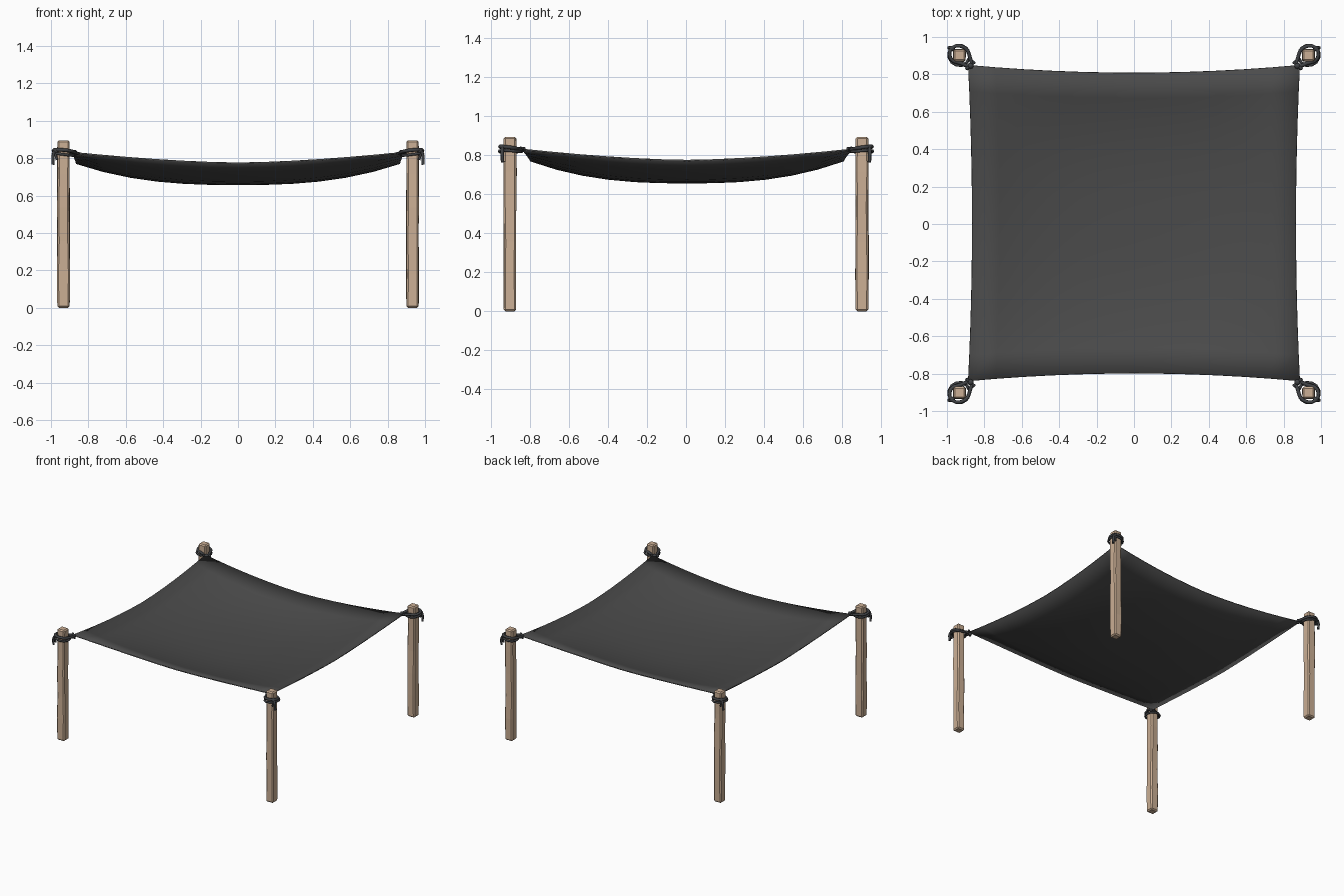
import bpy, bmesh, random
from mathutils import Vector

random.seed(4)
cube = bpy.data.objects.get("Cube")
if cube:
    bpy.data.objects.remove(cube, do_unlink=True)


def material(name, rgb):
    m = bpy.data.materials.new(name)
    m.use_nodes = True
    col = (*rgb, 1)
    m.diffuse_color = col
    bsdf = m.node_tree.nodes["Principled BSDF"]
    bsdf.inputs["Base Color"].default_value = col
    bsdf.inputs["Roughness"].default_value = 0.9
    return m


wood = material("pale wood", (0.6, 0.43, 0.3))
cloth = material("charcoal cloth", (0.07, 0.07, 0.07))
rope = material("dark rope", (0.05, 0.053, 0.058))


def add(name, bm, mat, smooth=True):
    me = bpy.data.meshes.new(name)
    bmesh.ops.recalc_face_normals(bm, faces=bm.faces)
    bm.to_mesh(me)
    bm.free()
    ob = bpy.data.objects.new(name, me)
    bpy.context.collection.objects.link(ob)
    me.materials.append(mat)
    if smooth:
        bpy.ops.object.select_all(action='DESELECT')
        ob.select_set(True)
        bpy.context.view_layer.objects.active = ob
        bpy.ops.object.shade_smooth_by_angle(angle=0.6)
    return ob


# Sagging cloth with inward-curved edges
def sag(u, v):
    f, g = abs(u) ** 2.6, abs(v) ** 2.6
    z = 0.66 + 0.113 * (f + g - f * g) + 0.057 * abs(u * v) ** 1.6
    x = u * (0.865 + 0.022 * v * v)
    y = v * (0.803 + 0.042 * u * u) + 0.005
    return Vector((x, y, z))


bm = bmesh.new()
bmesh.ops.create_grid(bm, x_segments=12, y_segments=12, size=1)
for vert in bm.verts:
    vert.co = sag(vert.co.x, vert.co.y)
canopy = add("canopy_cloth", bm, cloth)
thick = canopy.modifiers.new("thickness", 'SOLIDIFY')
thick.thickness = 0.008
thick.offset = 0


# Roughly hewn square post with chamfered edges
def post(name, x, y):
    bm = bmesh.new()
    bmesh.ops.create_cube(bm, size=1)
    bmesh.ops.scale(bm, vec=(0.066, 0.064, 0.895), verts=bm.verts)
    bmesh.ops.translate(bm, vec=(x, y, 0.4475), verts=bm.verts)
    tall = [e for e in bm.edges if abs(e.verts[0].co.z - e.verts[1].co.z) > 0.5]
    bmesh.ops.subdivide_edges(bm, edges=tall, cuts=4)
    for v in bm.verts:
        if 0.01 < v.co.z < 0.88:
            v.co += Vector((random.uniform(-1, 1), random.uniform(-1, 1), 0)) * 0.003
    edges = [e for e in bm.edges if e.calc_face_angle(0) > 0.8]
    bmesh.ops.bevel(bm, geom=edges, offset=0.009, segments=1, affect='EDGES')
    add(name, bm, wood, False)


# Rope strand drawn as a tube along a path given for the back left corner
def strand(name, path, sx, sy, radius=0.01, cyclic=False):
    cu = bpy.data.curves.new(name, 'CURVE')
    cu.dimensions = '3D'
    cu.bevel_depth = radius
    cu.bevel_resolution = 1
    cu.resolution_u = 3
    cu.use_fill_caps = True
    sp = cu.splines.new('BEZIER')
    sp.bezier_points.add(len(path) - 1)
    for p, (x, y, z) in zip(sp.bezier_points, path):
        p.co = (x * sx, y * sy, z)
        p.handle_left_type = p.handle_right_type = 'AUTO'
    sp.use_cyclic_u = cyclic
    cu.materials.append(rope)
    ob = bpy.data.objects.new(name, cu)
    bpy.context.collection.objects.link(ob)


def knot(name, centre, sx, sy, size):
    bm = bmesh.new()
    bmesh.ops.create_icosphere(bm, subdivisions=2, radius=size)
    x, y, z = centre
    bmesh.ops.translate(bm, vec=(x * sx, y * sy, z), verts=bm.verts)
    add(name, bm, rope)


loop = [(0.872, 0.848, 0.828), (0.876, 0.885, 0.832), (0.904, 0.942, 0.84),
        (0.972, 0.942, 0.845), (0.98, 0.885, 0.838), (0.925, 0.86, 0.832)]
wrap = [(0.895, 0.862, 0.818), (0.896, 0.94, 0.815),
        (0.974, 0.942, 0.825), (0.974, 0.864, 0.82)]
tail = [(0.965, 0.938, 0.848), (0.984, 0.942, 0.83), (0.99, 0.94, 0.765)]
short_tail = [(0.968, 0.935, 0.845), (0.975, 0.943, 0.825), (0.968, 0.944, 0.79)]
toggle = [(0.898, 0.828, 0.836), (0.878, 0.846, 0.83), (0.852, 0.868, 0.824)]

for sx, side in ((1, "left"), (-1, "right")):
    for sy, end in ((1, "back"), (-1, "front")):
        tag = f"{end}_{side}"
        post(f"post_{tag}", 0.933 * sx, 0.902 * sy)
        strand(f"rope_loop_{tag}", loop, sx, sy, 0.01, True)
        strand(f"rope_wrap_{tag}", wrap, sx, sy, 0.008, True)
        strand(f"rope_tail_{tag}", tail, sx, sy, 0.009)
        strand(f"rope_short_tail_{tag}", short_tail, sx, sy, 0.007)
        strand(f"corner_toggle_{tag}", toggle, sx, sy, 0.009)
        knot(f"corner_knot_{tag}", (0.874, 0.846, 0.828), sx, sy, 0.017)
        knot(f"post_knot_{tag}", (0.972, 0.938, 0.84), sx, sy, 0.015)
